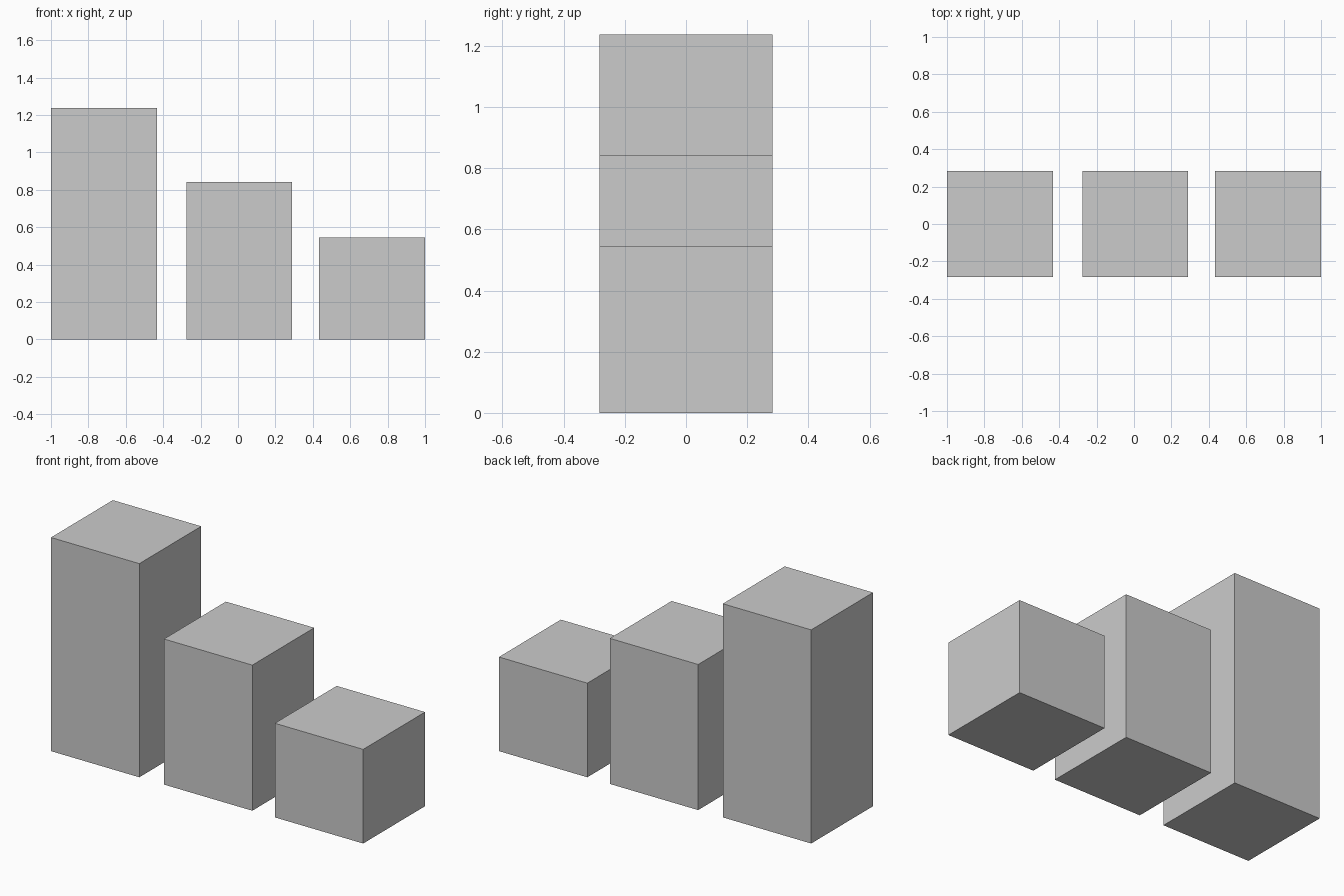
import bpy

if "Cube" in bpy.data.objects:
    bpy.data.objects.remove(bpy.data.objects["Cube"])

WIDTH = 0.566


def block(name, x, height):
    """Square-based block standing on the ground."""
    bpy.ops.mesh.primitive_cube_add(size=1, location=(x, 0, height / 2))
    obj = bpy.context.object
    obj.name = name
    obj.scale = (WIDTH, WIDTH, height)
    bpy.ops.object.transform_apply(location=False, rotation=False, scale=True)


# Three blocks stepping down from left to right
for name, x, height in (
    ("tall_block", -1 + WIDTH / 2, 1.237),
    ("middle_block", 0.007, 0.843),
    ("short_block", 1 - WIDTH / 2, 0.545),
):
    block(name, x, height)
